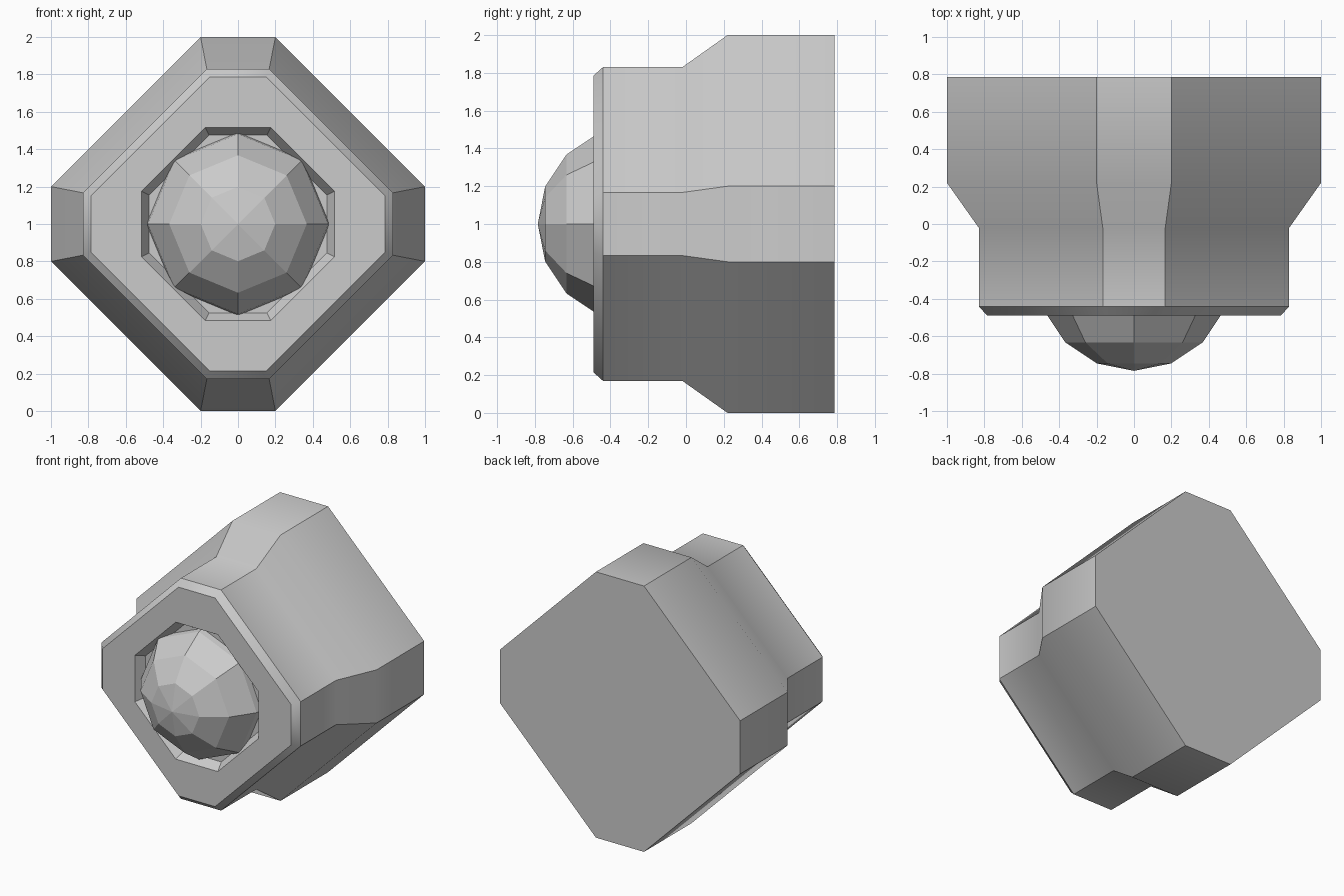
import bpy, bmesh, math

if "Cube" in bpy.data.objects:
    bpy.data.objects.remove(bpy.data.objects["Cube"])

CENTRE_Z = 1.0


def octagon(bm, y, a, b):
    """Ring of a square on its corner with the corners cut: flats at a, half width b."""
    pts = [(a, -b), (a, b), (b, a), (-b, a), (-a, b), (-a, -b), (-b, -a), (b, -a)]
    return [bm.verts.new((x, y, CENTRE_Z + z)) for x, z in pts]


# Housing: rings from the back, along the outside, round the front rim and into the recess
profile = [
    (0.785, 1.0, 0.2),
    (0.22, 1.0, 0.2),
    (-0.02, 0.83, 0.167),
    (-0.44, 0.83, 0.167),
    (-0.49, 0.785, 0.152),
    (-0.49, 0.515, 0.175),
    (-0.42, 0.475, 0.155),
]
bm = bmesh.new()
rings = [octagon(bm, *p) for p in profile]
for r0, r1 in zip(rings, rings[1:]):
    for i in range(8):
        j = (i + 1) % 8
        bm.faces.new((r0[i], r0[j], r1[j], r1[i]))
bm.faces.new(rings[0])
bm.faces.new(rings[-1])
bmesh.ops.recalc_face_normals(bm, faces=bm.faces)
mesh = bpy.data.meshes.new("housing")
bm.to_mesh(mesh)
bm.free()
housing = bpy.data.objects.new("housing", mesh)
bpy.context.collection.objects.link(housing)
bpy.context.view_layer.objects.active = housing
housing.select_set(True)
bpy.ops.object.shade_smooth_by_angle(angle=math.radians(36.5))

# Faceted dome seated in the recess, pole facing the front
bpy.ops.mesh.primitive_uv_sphere_add(
    segments=8, ring_count=8, radius=0.52,
    location=(0, -0.265, CENTRE_Z), rotation=(math.pi / 2, 0, 0))
bpy.context.object.name = "dome"
